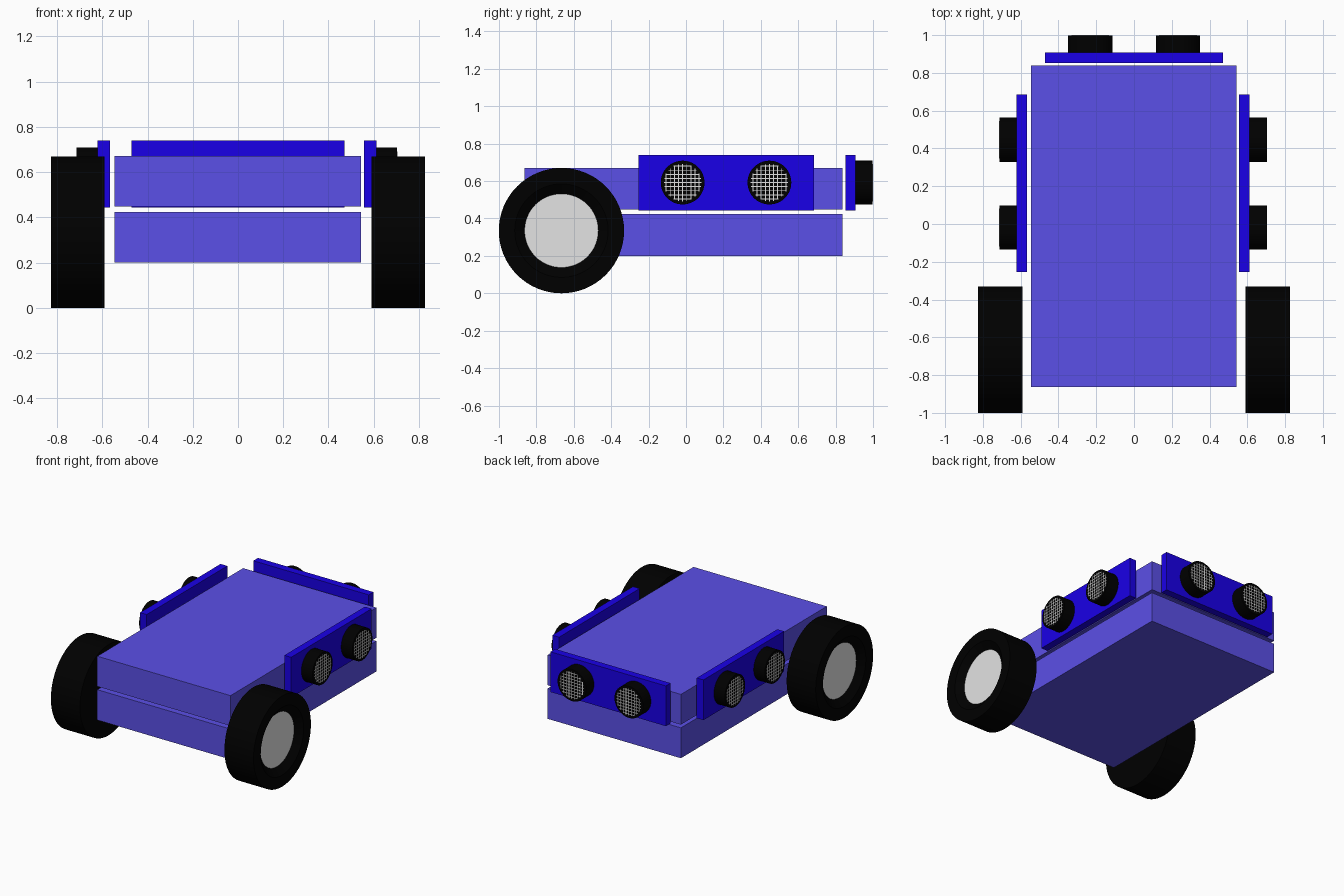
import bpy, bmesh, math
from mathutils import Vector, Matrix

if "Cube" in bpy.data.objects:
    bpy.data.objects.remove(bpy.data.objects["Cube"])


def material(name, rgb):
    m = bpy.data.materials.new(name)
    m.diffuse_color = (*rgb, 1)
    m.use_nodes = True
    m.node_tree.nodes["Principled BSDF"].inputs["Base Color"].default_value = m.diffuse_color
    return m


BODY = material("body violet blue", (0.105, 0.08, 0.8))
PANEL = material("panel deep blue", (0.01, 0.0, 0.8))
BLACK = material("rubber black", (0.0, 0.0, 0.0))
GREY = material("hub light grey", (0.77, 0.77, 0.77))


def finish(name, bm, mats, matrix=Matrix()):
    mesh = bpy.data.meshes.new(name)
    bm.to_mesh(mesh)
    bm.free()
    for m in mats:
        mesh.materials.append(m)
    ob = bpy.data.objects.new(name, mesh)
    ob.matrix_world = matrix
    bpy.context.collection.objects.link(ob)
    return ob


def add_box(bm, lo, hi):
    lo, hi = Vector(lo), Vector(hi)
    bmesh.ops.create_cube(bm, size=1, matrix=Matrix.Translation((lo + hi) / 2)
                          @ Matrix.Diagonal((*(hi - lo), 1)))


def box(name, lo, hi, mat):
    bm = bmesh.new()
    add_box(bm, lo, hi)
    return finish(name, bm, [mat])


def facing(base, direction):
    # local z points along direction, local y stays upright
    return (Matrix.Translation(base)
            @ Vector(direction).to_track_quat('Z', 'Y').to_matrix().to_4x4())


def cylinder(name, base, direction, radius, depth, hub=None):
    bm = bmesh.new()
    bmesh.ops.create_cone(bm, cap_ends=True, segments=64, radius1=radius, radius2=radius,
                          depth=depth, matrix=Matrix.Translation((0, 0, depth / 2)))
    for f in bm.faces:
        f.smooth = len(f.verts) == 4
    if hub:
        # flat tyre wall, then a sloped dish down to the grey hub
        rim, hub_radius, sink = hub
        cap = max(bm.faces, key=lambda f: f.calc_center_median().z)
        bmesh.ops.inset_individual(bm, faces=[cap], thickness=radius - rim)
        bmesh.ops.inset_individual(bm, faces=[cap], thickness=rim - hub_radius)
        bmesh.ops.translate(bm, verts=cap.verts[:], vec=(0, 0, -sink))
        cap.material_index = 1
    return finish(name, bm, [BLACK, GREY], facing(base, direction))


def grille(name, base, direction, radius, pitch=0.022, width=0.0048):
    # crossed wires trimmed to a circle
    bm = bmesh.new()
    n = int(radius / pitch)
    for i in range(-n, n + 1):
        d = i * pitch
        h = math.sqrt(max(radius ** 2 - d ** 2, 0))
        if h < 0.01:
            continue
        add_box(bm, (d - width / 2, -h, -0.002), (d + width / 2, h, 0.002))
        add_box(bm, (-h, d - width / 2, -0.002), (h, d + width / 2, 0.0017))
    return finish(name, bm, [GREY], facing(base, direction))


def sensor(name, base, direction, depth=0.091):
    cylinder(name, base, direction, 0.117, depth)
    grille(name + "_grille", Vector(base) + Vector(direction) * depth, direction, 0.1)


# two stacked body slabs with an open gap
box("lower_body", (-0.545, -0.863, 0.20), (0.543, 0.838, 0.424), BODY)
box("upper_body", (-0.545, -0.863, 0.448), (0.543, 0.838, 0.671), BODY)

# wheels
for side, sx in (("left", -1), ("right", 1)):
    cylinder(side + "_wheel", (sx * 0.59, -0.666, 0.335), (sx, 0, 0), 0.335, 0.237,
             hub=(0.25, 0.197, 0.041))

# sensor panels on the sides
for side, sx, x0, x1 in (("left", -1, -0.622, -0.567), ("right", 1, 0.557, 0.612)):
    box(side + "_panel", (x0, -0.255, 0.443), (x1, 0.685, 0.74), PANEL)
    for i, y in enumerate((-0.018, 0.446)):
        sensor(f"{side}_sensor_{i + 1}", (x0 if sx < 0 else x1, y, 0.592), (sx, 0, 0))

# sensor panel on the +y end
box("end_panel", (-0.471, 0.852, 0.443), (0.471, 0.907, 0.74), PANEL)
for i, x in enumerate((-0.232, 0.233)):
    sensor(f"end_sensor_{i + 1}", (x, 0.907, 0.592), (0, 1, 0))
